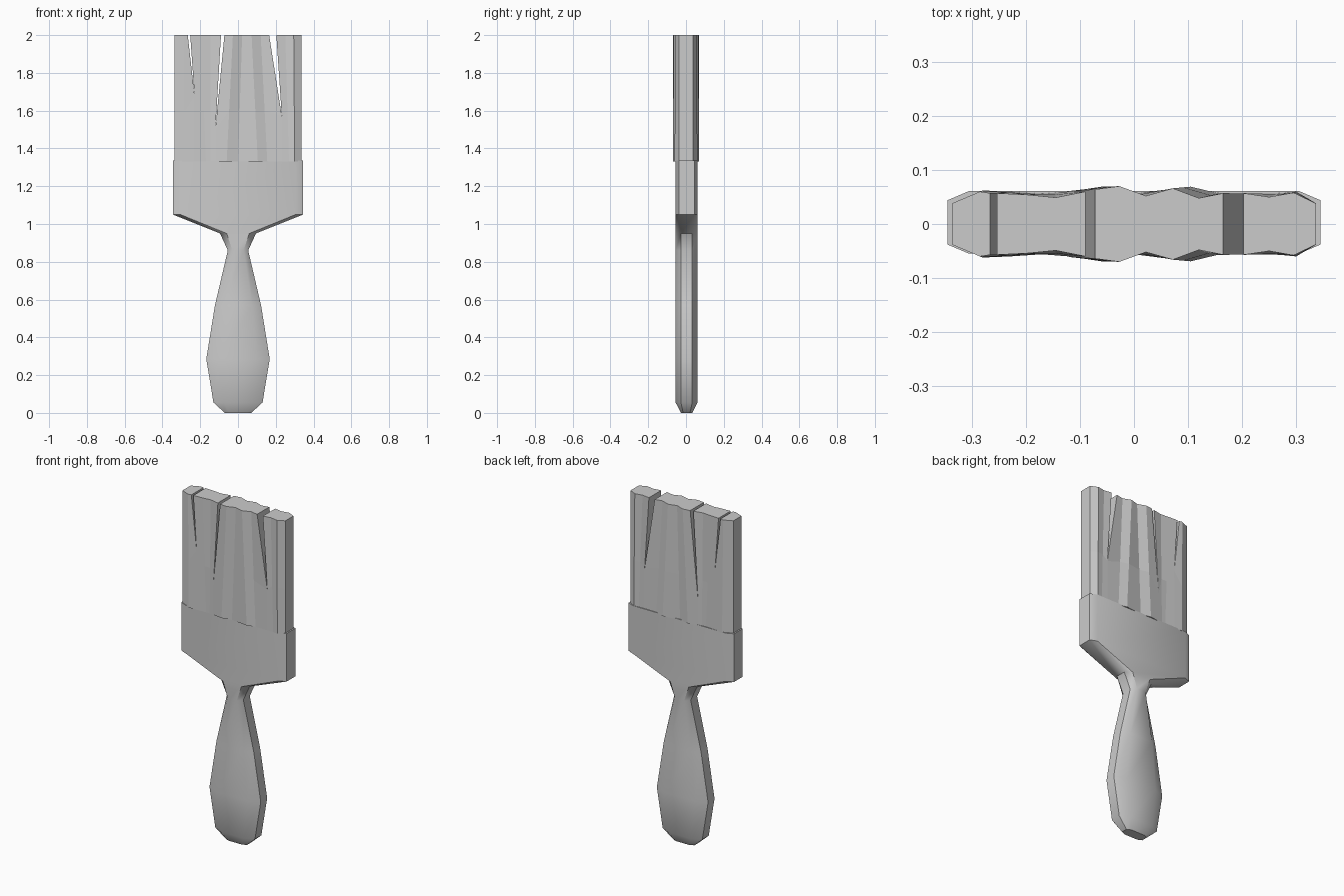
import bpy, bmesh, math

cube = bpy.data.objects.get("Cube")
if cube:
    bpy.data.objects.remove(cube)

grey = bpy.data.materials.new("light_grey")
grey.use_nodes = True
colour = (0.6, 0.6, 0.6, 1)
grey.diffuse_color = colour
grey.node_tree.nodes["Principled BSDF"].inputs["Base Color"].default_value = colour


def finish(name, bm, smooth_angle=None):
    bmesh.ops.remove_doubles(bm, verts=bm.verts, dist=0.0001)
    bmesh.ops.recalc_face_normals(bm, faces=bm.faces)
    mesh = bpy.data.meshes.new(name)
    bm.to_mesh(mesh)
    bm.free()
    obj = bpy.data.objects.new(name, mesh)
    bpy.context.collection.objects.link(obj)
    mesh.materials.append(grey)
    if smooth_angle:
        bpy.ops.object.select_all(action='DESELECT')
        obj.select_set(True)
        bpy.context.view_layer.objects.active = obj
        bpy.ops.object.shade_smooth_by_angle(angle=math.radians(smooth_angle))
    return obj


# Handle and ferrule: eight-sided sections (height, half width, flat half width,
# half depth, side half depth) lofted upward
SECTIONS = [
    (0, 0.07, 0.045, 0.03, 0.018),
    (0.055, 0.13, 0.075, 0.058, 0.03),
    (0.285, 0.168, 0.1, 0.058, 0.03),
    (0.57, 0.122, 0.075, 0.058, 0.03),
    (0.86, 0.054, 0.03, 0.058, 0.03),
    (0.95, 0.095, 0.06, 0.058, 0.03),
    (1.05, 0.345, 0.305, 0.058, 0.041),
    (1.335, 0.345, 0.305, 0.058, 0.041),
]
CENTRE_Y = 0.003
bm = bmesh.new()
rings = []
for z, w, f, d, s in SECTIONS:
    outline = [(f, -d), (w, -s), (w, s), (f, d), (-f, d), (-w, s), (-w, -s), (-f, -d)]
    rings.append([bm.verts.new((x, y + CENTRE_Y, z)) for x, y in outline])
for low, high in zip(rings, rings[1:]):
    for i in range(8):
        j = (i + 1) % 8
        bm.faces.new((low[i], low[j], high[j], high[i]))
bm.faces.new(rings[0])
bm.faces.new(rings[-1])
finish("handle_and_ferrule", bm, 40)

# Bristles: each column is (base x, top x, base half depth, top half depth, split height)
BASE, TOP = 1.33, 2.0
CLUMPS = [
    [(-.337, -.337, .038, .038, 0), (-.28, -.285, .062, .06, 0), (-.23, -.266, .06, .057, 1.68)],
    [(-.23, -.253, .06, .057, 1.68), (-.17, -.195, .056, .054, 0), (-.145, -.145, .058, .049, 0),
     (-.12, -.09, .06, .06, 1.5)],
    [(-.12, -.072, .06, .064, 1.5), (-.06, -.027, .069, .07, 0), (0, .022, .056, .052, 0),
     (.105, .072, .069, .066, 0), (.155, .12, .057, .048, 0), (.232, .165, .056, .057, 1.57)],
    [(.232, .203, .056, .057, 1.57), (.27, .25, .057, .05, 0), (.3, .295, .06, .058, 0),
     (.337, .337, .038, .038, 0)],
]


def column(bm, side, bx, tx, bd, td, split):
    """Three points up one face; a split column stays shared below its split."""
    mid_z = split or 1.6
    t = (mid_z - BASE) / (TOP - BASE)
    mid_x = bx if split else bx + (tx - bx) * t
    return [bm.verts.new(p) for p in (
        (bx, side * bd, BASE), (mid_x, side * (bd + (td - bd) * t), mid_z), (tx, side * td, TOP))]


bm = bmesh.new()
for clump in CLUMPS:
    front = [column(bm, -1, *c) for c in clump]
    back = [column(bm, 1, *c) for c in clump]
    for face in (front, back):
        for a, b in zip(face, face[1:]):
            for k in range(2):
                bm.faces.new((a[k], b[k], b[k + 1], a[k + 1]))
    # Clump ends: full height on the outside, only above the split inside
    for i in (0, -1):
        for k in range(1 if clump[i][4] else 0, 2):
            bm.faces.new((front[i][k], back[i][k], back[i][k + 1], front[i][k + 1]))
    for level in (0, 2):
        bm.faces.new([c[level] for c in front] + [c[level] for c in reversed(back)])
finish("bristles", bm)
